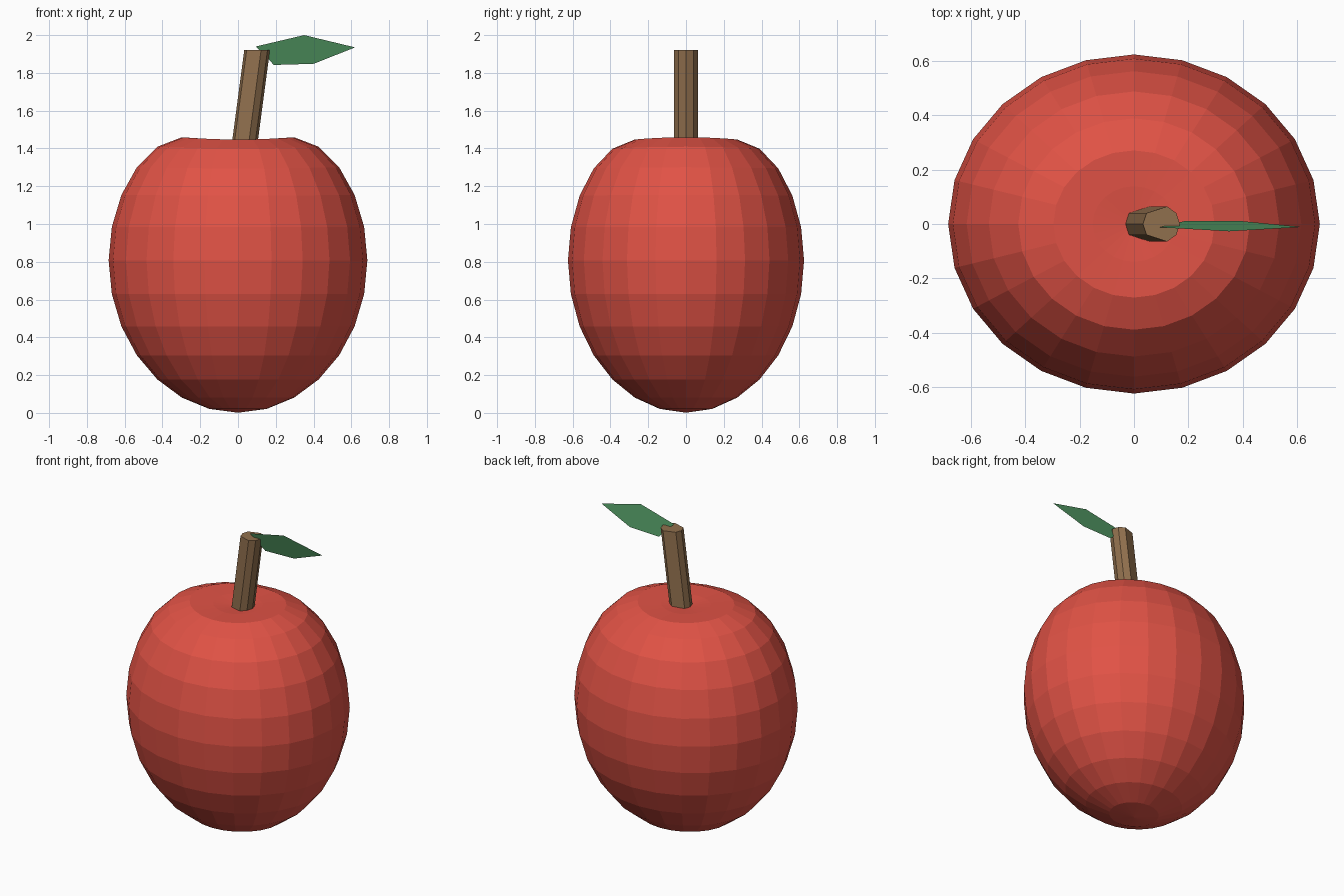
import bpy, bmesh, math
from mathutils import Vector

if "Cube" in bpy.data.objects:
    bpy.data.objects.remove(bpy.data.objects["Cube"])


def finish(name, bm, color):
    mesh = bpy.data.meshes.new(name)
    bm.to_mesh(mesh)
    bm.free()
    obj = bpy.data.objects.new(name, mesh)
    bpy.context.collection.objects.link(obj)
    mat = bpy.data.materials.new(name + "_colour")
    mat.diffuse_color = (*color, 1)
    mat.use_nodes = True
    mat.node_tree.nodes["Principled BSDF"].inputs["Base Color"].default_value = mat.diffuse_color
    mesh.materials.append(mat)
    return obj


# Fruit body: stretched sphere with a soft dimple pressed into the top
bm = bmesh.new()
bmesh.ops.create_uvsphere(bm, u_segments=24, v_segments=14, radius=1)
for v in bm.verts:
    v.co = Vector((v.co.x * 0.685, v.co.y * 0.625, 0.808 + v.co.z * 0.807))
    if v.co.z > 0.9:
        r2 = v.co.x ** 2 + v.co.y ** 2
        v.co.z -= 0.182 * math.exp(-r2 / 0.101)
finish("fruit_body", bm, (0.75, 0.085, 0.06))

# Stem: ten-sided cylinder leaning to the right, with level ends
bm = bmesh.new()
bmesh.ops.create_cone(bm, cap_ends=True, segments=10, radius1=0.068,
                      radius2=0.068, depth=1)
z0, z1 = 1.25, 1.92
for v in bm.verts:
    t = v.co.z + 0.5
    # Put a corner on the x axis, then shear
    a = round(math.atan2(v.co.y, v.co.x) / (math.pi / 5)) * math.pi / 5
    v.co = Vector((0.068 * math.cos(a) + 0.012 + 0.089 * t,
                   0.068 * math.sin(a), z0 + (z1 - z0) * t))
finish("stem", bm, (0.28, 0.16, 0.075))

# Leaf: thin flat blade, tilted slightly back from vertical
bm = bmesh.new()
outline = [(0.095, 1.94), (0.19, 1.842), (0.40, 1.848), (0.62, 1.935), (0.35, 2.0)]
bm.faces.new([bm.verts.new((x, 0.011 - (z - 1.845) * 0.245, z)) for x, z in outline])
finish("leaf", bm, (0.08, 0.3, 0.12))
